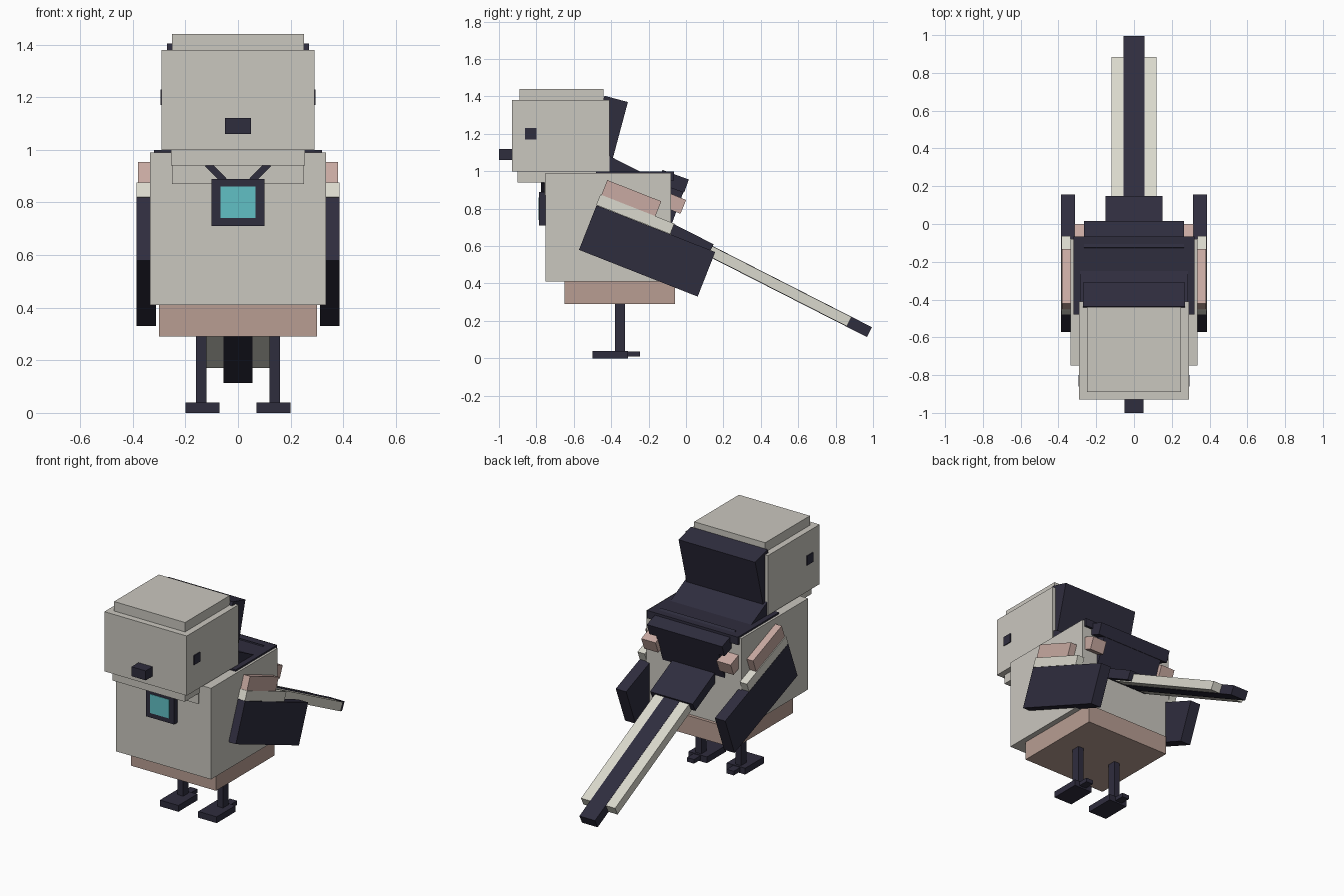
import bpy
from math import radians

old = bpy.data.objects.get("Cube")
if old:
    bpy.data.objects.remove(old, do_unlink=True)


def material(name, r, g, b):
    m = bpy.data.materials.new(name)
    m.use_nodes = True
    m.diffuse_color = (r, g, b, 1)
    bsdf = next(n for n in m.node_tree.nodes if n.type == "BSDF_PRINCIPLED")
    bsdf.inputs["Base Color"].default_value = (r, g, b, 1)
    bsdf.inputs["Roughness"].default_value = 0.9
    return m


grey = material("warm_grey", 0.59, 0.57, 0.52)
cream = material("cream", 0.70, 0.69, 0.61)
pink = material("dusty_pink", 0.58, 0.40, 0.36)
belly_pink = material("brownish_pink", 0.48, 0.34, 0.29)
dark = material("dark_slate", 0.028, 0.026, 0.048)
cyan = material("cyan", 0.12, 0.53, 0.56)


def tilted(name, mat, size, centre, tilt=0, roll=0):
    """Box of a given size, tilted about x (backwards slope) or rolled about y."""
    bpy.ops.mesh.primitive_cube_add(size=1, location=centre,
                                    rotation=(radians(tilt), radians(roll), 0))
    o = bpy.context.object
    o.name = name
    o.scale = size
    o.data.materials.append(mat)
    return o


def box(name, mat, x, y, z):
    """Upright box from its extents on each axis."""
    spans = (x, y, z)
    return tilted(name, mat, [abs(b - a) for a, b in spans],
                  [(a + b) / 2 for a, b in spans])


# Head
box("head", grey, (-0.29, 0.29), (-0.93, -0.41), (1.0, 1.38))
box("head_cap", grey, (-0.25, 0.25), (-0.89, -0.44), (1.38, 1.44))
box("chin", grey, (-0.255, 0.255), (-0.90, -0.45), (0.94, 1.0))
box("beak", dark, (-0.05, 0.05), (-1.0, -0.92), (1.06, 1.12))

# Body
box("body", grey, (-0.335, 0.335), (-0.75, -0.08), (0.41, 0.99))
box("throat", grey, (-0.25, 0.25), (-0.757, -0.5), (0.87, 0.94))
box("belly", belly_pink, (-0.30, 0.30), (-0.65, -0.06), (0.29, 0.41))

# Pendant
box("pendant_frame", dark, (-0.10, 0.10), (-0.785, -0.74), (0.71, 0.89))
box("pendant_glass", cyan, (-0.067, 0.067), (-0.788, -0.782), (0.74, 0.86))

# Dark feathers down the nape and back
tilted("nape", dark, (0.54, 0.13, 0.36), (0, -0.42, 1.213), -15)
tilted("nape_slope", dark, (0.57, 0.30, 0.10), (0, -0.35, 0.995), -27)
box("mantle", dark, (-0.32, 0.32), (-0.48, -0.065), (0.95, 1.0))
tilted("back_bar", dark, (0.53, 0.15, 0.075), (0, -0.068, 0.946), -20)
tilted("back_panel", dark, (0.44, 0.10, 0.34), (0, -0.097, 0.807), -20)

# Tail
tilted("tail_base", dark, (0.30, 0.28, 0.06), (0, 0.009, 0.6465), -27)
tilted("tail", cream, (0.24, 1.0, 0.055), (0, 0.427, 0.4225), -27)
tilted("tail_stripe", dark, (0.11, 1.12, 0.059), (0, 0.482, 0.394), -27)

# Paired parts
for side, s in (("left", 1), ("right", -1)):
    def pair(name, mat, x, y, z):
        box(f"{side}_{name}", mat, (s * x[0], s * x[1]), y, z)

    pair("eye", dark, (0.28, 0.295), (-0.86, -0.80), (1.17, 1.23))
    pair("leg", dark, (0.12, 0.16), (-0.38, -0.325), (0.02, 0.30))
    pair("foot", dark, (0.07, 0.20), (-0.50, -0.31), (0, 0.04))
    pair("rear_toe", dark, (0.115, 0.165), (-0.32, -0.245), (0.01, 0.036))
    tilted(f"{side}_strap", dark, (0.09, 0.03, 0.025),
           (s * 0.085, -0.76, 0.915), 0, -45 * s)
    tilted(f"{side}_wing", dark, (0.073, 0.682, 0.256),
           (s * 0.349, -0.208, 0.574), -21.5)
    tilted(f"{side}_wing_band", cream, (0.05, 0.425, 0.06),
           (s * 0.36, -0.271, 0.77), -21.5)
    tilted(f"{side}_wing_shoulder", pink, (0.05, 0.31, 0.095),
           (s * 0.355, -0.294, 0.852), -21.5)
    tilted(f"{side}_back_tuft", pink, (0.10, 0.12, 0.08),
           (s * 0.265, -0.07, 0.832), -22)
